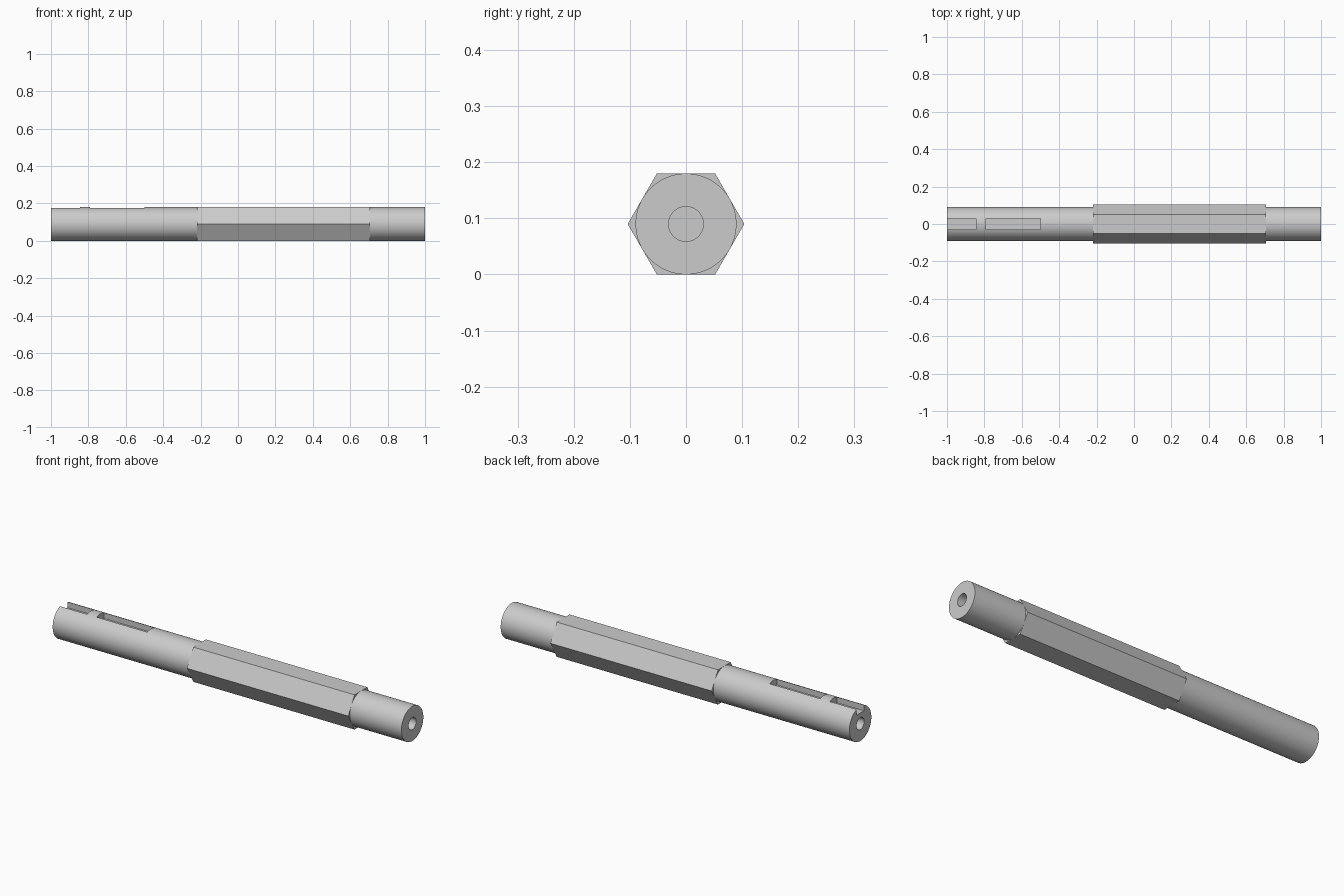
import bpy
import bmesh
from math import pi

if "Cube" in bpy.data.objects:
    bpy.data.objects.remove(bpy.data.objects["Cube"])

RADIUS = 0.09           # journal radius, also half the hexagon across flats
AXIS_Z = RADIUS
HEX_START, HEX_END = -0.22, 0.705
BORE_RADIUS, BORE_DEPTH = 0.031, 0.15
KEY_WIDTH, KEY_FLOOR = 0.06, 0.145

steel = bpy.data.materials.new("steel grey")
steel.use_nodes = True
steel.diffuse_color = (0.6, 0.6, 0.6, 1)
steel.node_tree.nodes["Principled BSDF"].inputs["Base Color"].default_value = (0.6, 0.6, 0.6, 1)


def bar(name, x0, x1, radius, sides):
    """Prism lying along x, with its first corner on the y axis."""
    bpy.ops.mesh.primitive_cylinder_add(
        vertices=sides, radius=radius, depth=x1 - x0,
        location=((x0 + x1) / 2, 0, AXIS_Z), rotation=(0, pi / 2, 0))
    obj = bpy.context.object
    obj.name = name
    bpy.ops.object.transform_apply(location=True, rotation=True, scale=True)
    obj.data.materials.append(steel)
    return obj


def box(name, x0, x1, z0, z1):
    bpy.ops.mesh.primitive_cube_add(
        size=1, location=((x0 + x1) / 2, 0, (z0 + z1) / 2))
    obj = bpy.context.object
    obj.name = name
    obj.scale = (x1 - x0, KEY_WIDTH, z1 - z0)
    bpy.ops.object.transform_apply(location=True, rotation=True, scale=True)
    obj.data.materials.append(steel)
    return obj


def cut(target, cutters):
    bpy.ops.object.select_all(action="DESELECT")
    bpy.context.view_layer.objects.active = target
    target.select_set(True)
    for cutter in cutters:
        cutter.hide_render = True
        mod = target.modifiers.new("cut", "BOOLEAN")
        mod.operation = "DIFFERENCE"
        mod.solver = "EXACT"
        mod.object = cutter
        bpy.ops.object.modifier_apply(modifier=mod.name)
        bpy.data.objects.remove(cutter)


def open_end(obj, x):
    """Remove the hidden cap where a journal meets the hexagon."""
    bm = bmesh.new()
    bm.from_mesh(obj.data)
    caps = [f for f in bm.faces if all(abs(v.co.x - x) < 1e-4 for v in f.verts)]
    bmesh.ops.delete(bm, geom=caps, context="FACES")
    bm.to_mesh(obj.data)
    bm.free()


# Hexagonal body, flats at top and bottom
body = bar("hexagonal_body", HEX_START, HEX_END, RADIUS / (3 ** 0.5 / 2), 6)
# Turn the hexagon if its corners point up instead of sideways
if max(v.co.z for v in body.data.vertices) > 2 * RADIUS + 0.005:
    for v in body.data.vertices:
        v.co.y, v.co.z = v.co.z - AXIS_Z, v.co.y + AXIS_Z
    body.data.flip_normals()

# Long journal with two keyways and a centre bore
long_journal = bar("long_journal", -1, HEX_START, RADIUS, 96)
cut(long_journal, [
    box("open_keyway_cutter", -1.05, -0.845, KEY_FLOOR, 0.25),
    box("closed_keyway_cutter", -0.79, -0.5, KEY_FLOOR, 0.25),
    bar("long_bore_cutter", -1.05, -1 + BORE_DEPTH, BORE_RADIUS, 48)])
open_end(long_journal, HEX_START)

# Short journal with a centre bore
short_journal = bar("short_journal", HEX_END, 1, RADIUS, 96)
cut(short_journal, [bar("short_bore_cutter", 1 - BORE_DEPTH, 1.05, BORE_RADIUS, 48)])
open_end(short_journal, HEX_END)

# Smooth round walls, sharp edges elsewhere
for journal in (long_journal, short_journal):
    bpy.ops.object.select_all(action="DESELECT")
    bpy.context.view_layer.objects.active = journal
    journal.select_set(True)
    bpy.ops.object.shade_smooth_by_angle(angle=pi / 6)
